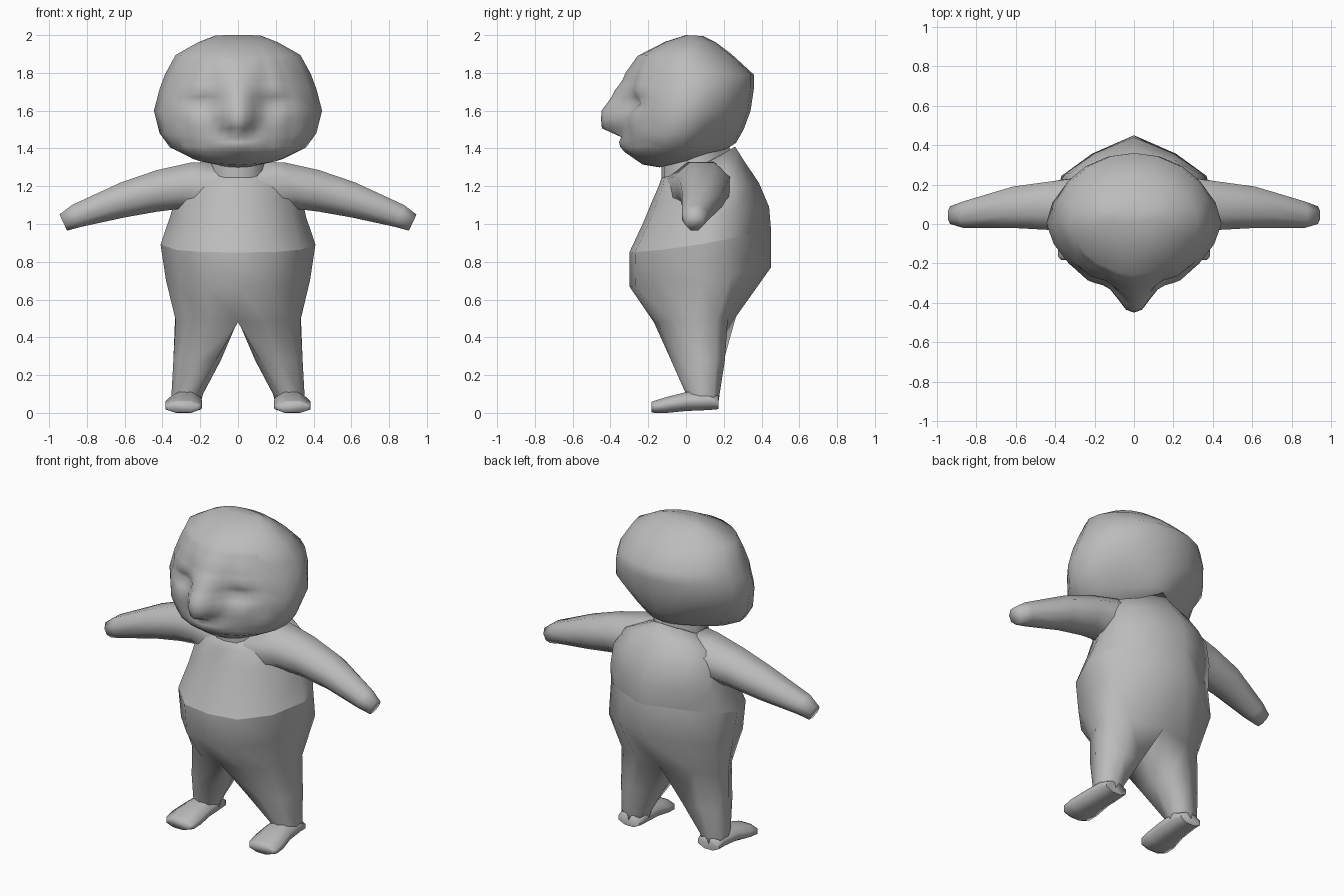
import bpy, bmesh, math
from mathutils import Vector

if "Cube" in bpy.data.objects:
    bpy.data.objects.remove(bpy.data.objects["Cube"])

grey = bpy.data.materials.new("plain grey")
grey.diffuse_color = (0.5, 0.5, 0.5, 1)
grey.use_nodes = True
grey.node_tree.nodes["Principled BSDF"].inputs["Base Color"].default_value = grey.diffuse_color


def loft(bm, rings, cap_start=True, cap_end=True):
    loops = [[bm.verts.new(p) for p in r] for r in rings]
    n = len(loops[0])
    for a, b in zip(loops, loops[1:]):
        for i in range(n):
            bm.faces.new((a[i], a[(i + 1) % n], b[(i + 1) % n], b[i]))
    if cap_start:
        bm.faces.new(loops[0])
    if cap_end:
        bm.faces.new(loops[-1])


def finish(bm, name, angle=100):
    bmesh.ops.remove_doubles(bm, verts=bm.verts, dist=0.0005)
    bmesh.ops.recalc_face_normals(bm, faces=bm.faces)
    me = bpy.data.meshes.new(name)
    bm.to_mesh(me)
    bm.free()
    me.materials.append(grey)
    ob = bpy.data.objects.new(name, me)
    bpy.context.collection.objects.link(ob)
    bpy.ops.object.select_all(action='DESELECT')
    ob.select_set(True)
    bpy.context.view_layer.objects.active = ob
    bpy.ops.object.shade_smooth_by_angle(angle=math.radians(angle))
    return ob


def lerp(a, b, t):
    return a + (b - a) * t


def table(z, pts):
    """Piecewise linear lookup."""
    for (z0, d0), (z1, d1) in zip(pts, pts[1:]):
        if z0 <= z <= z1:
            return lerp(d0, d1, (z - z0) / (z1 - z0))
    return 0.0


def mirrored(half):
    return half + [(-u, v) for u, v in half[-2:0:-1]]


# Half sections of the trunk: rounded belly, ridged back (u = width, v = front to back)
HALF = [(0, 0), (.45, .04), (.8, .23), (1, .5), (.92, .68), (.5, .85), (0, 1)]
HALF_LOW = [(0, 0), (.45, .05), (.83, .24), (1, .5), (1.01, .77), (.62, .9), (0, 1)]
HALF_MID = [((a + c) / 2, (b + d) / 2) for (a, b), (c, d) in zip(HALF, HALF_LOW)]
FULL, FULL_LOW, FULL_MID = mirrored(HALF), mirrored(HALF_LOW), mirrored(HALF_MID)
LEG_TOP = HALF_LOW + [(0, .5)]
LEG_MID = [(.1, .03), (.5, 0), (.87, .2), (1, .5), (1, .81), (.6, .97), (.1, .95), (0, .5)]
LEG_LOW = [(.2, .08), (.55, 0), (.87, .15), (1, .45), (.97, .83), (.55, 1), (.15, .9), (0, .5)]


def trunk_ring(zf, zb, f, b, w, section=FULL):
    return [Vector((u * w, lerp(f, b, v), lerp(zf, zb, v ** 1.5))) for u, v in section]


HEM = (.85, .97, -.30, .45, .41)
CROTCH = (.48, .51, -.17, .265, .33)

# Shirt
bm = bmesh.new()
loft(bm, [trunk_ring(*HEM), trunk_ring(1.01, 1.09, -.225, .44, .36, FULL_MID),
          trunk_ring(1.12, 1.22, -.18, .385, .325, FULL_LOW),
          trunk_ring(1.20, 1.33, -.145, .31, .275, FULL_LOW),
          trunk_ring(1.245, 1.41, -.13, .26, .17)], cap_start=False)
finish(bm, "shirt", 80)

# Trousers: hips that split into two legs
bm = bmesh.new()
loft(bm, [trunk_ring(*HEM), trunk_ring(.67, .77, -.30, .45, .382, FULL_MID),
          trunk_ring(*CROTCH, section=FULL_LOW)], False, False)
for s in (1, -1):
    rings = [trunk_ring(*CROTCH, section=LEG_TOP)]
    for z, x0, x1, f, b, sec in ((.28, .09, .342, -.08, .215, LEG_MID),
                                 (.1, .185, .352, 0, .178, LEG_LOW), (.04, .2, .35, .01, .17, LEG_LOW)):
        rings.append([Vector((lerp(x0, x1, u), lerp(f, b, v), z)) for u, v in sec])
    loft(bm, [[Vector((p.x * s, p.y, p.z)) for p in r] for r in rings], cap_start=False)
finish(bm, "trousers", 120)

# Neck
bm = bmesh.new()
loft(bm, [trunk_ring(*r) for r in ((1.22, 1.36, -.13, .24, .165), (1.34, 1.46, -.13, .22, .15))])
finish(bm, "neck", 60)

OCT = [(math.cos(math.radians(22.5 + 45 * i)) / .924, math.sin(math.radians(22.5 + 45 * i)) / .924)
       for i in range(8)]
for s, side in ((1, "left"), (-1, "right")):
    # Arm with blunt hand: x at top, x at bottom, z top, z bottom, y front, y back
    bm = bmesh.new()
    loft(bm, [[Vector((s * lerp(xb, xt, (c + 1) / 2), lerp(yf, yb, (a + 1) / 2), lerp(zb, zt, (c + 1) / 2)))
               for a, c in OCT]
              for xt, xb, zt, zb, yf, yb in (
                  (.10, .12, 1.33, 1.02, -.10, .25), (.25, .31, 1.325, 1.08, -.055, .235),
                  (.43, .43, 1.285, 1.065, -.03, .215), (.62, .60, 1.22, 1.035, -.02, .19),
                  (.88, .83, 1.10, .985, -.02, .115), (.945, .905, 1.05, .965, .0, .09))])
    finish(bm, side + "_arm", 100)

    # Foot: y, x inner, x outer, z bottom, z top
    bm = bmesh.new()
    loft(bm, [[Vector((s * lerp(x0, x1, (a + 1) / 2), y, lerp(z0, z1, (c + 1) / 2))) for a, c in OCT]
              for y, x0, x1, z0, z1 in (
                  (.172, .205, .35, .02, .09), (.12, .195, .355, .015, .115), (0, .195, .365, .01, .11),
                  (-.10, .19, .385, 0, .085), (-.165, .195, .385, 0, .065), (-.183, .21, .37, .003, .058))])
    finish(bm, side + "_foot", 75)

# Head: z front, z back, y front, y back, half width, narrowing of the nape, narrowing of the brow
N = 20
bm = bmesh.new()
rings = []
for zf, zb, f, b, w, k, kf in (
        (1.30, 1.37, -.14, .15, .14, .3, 0), (1.315, 1.40, -.23, .22, .25, .42, 0),
        (1.38, 1.43, -.315, .265, .36, .5, .02), (1.46, 1.50, -.335, .305, .415, .36, .06),
        (1.6, 1.6, -.335, .342, .445, .07, .12), (1.71, 1.72, -.335, .36, .415, 0, .14),
        (1.8, 1.79, -.31, .36, .385, 0, .15), (1.89, 1.9, -.255, .24, .33, 0, .15),
        (1.965, 1.96, -.11, .16, .21, 0, .1), (2.0, 1.995, 0, .09, .12, 0, 0)):
    ring = []
    for i in range(N):
        t = 2 * math.pi * i / N
        v = (1 - math.cos(t)) / 2
        x = w * math.sin(t) * (1 - k * max(0, 2 * v - 1) - kf * max(0, 1 - 2 * v))
        ring.append(Vector((x, lerp(f, b, v), lerp(zf, zb, v))))
    rings.append(ring)
loft(bm, rings)
# Finer mesh on the face, then shape the nose, eye hollows, cheeks and chin
edges = [e for e in bm.edges if all(v.co.y < -.12 and 1.36 < v.co.z < 1.92 for v in e.verts)]
bmesh.ops.subdivide_edges(bm, edges=edges, cuts=2, use_grid_fill=True)
NOSE = [(1.46, 0), (1.485, .04), (1.505, .11), (1.55, .115), (1.6, .112), (1.67, .06), (1.76, .015), (1.9, .0)]
NOSE_WIDTH = [(1.4, .05), (1.5, .065), (1.56, .095), (1.65, .085), (1.95, .085)]


def bump(p, x, z, rx, rz):
    return math.exp(-((abs(p.x) - x) / rx) ** 2 - ((p.z - z) / rz) ** 2)


for v in bm.verts:
    p = v.co
    if p.y < -.1:
        d = table(p.z, NOSE) * math.exp(-(abs(p.x) / (table(p.z, NOSE_WIDTH) or .08)) ** 3)
        d -= .04 * bump(p, .19, 1.64, .08, .035)
        d -= .015 * bump(p, .14, 1.72, .05, .12)
        d += .015 * bump(p, .22, 1.55, .08, .05)
        d += .03 * bump(p, 0, 1.42, .13, .035)
        p.y -= d
finish(bm, "head", 120)
